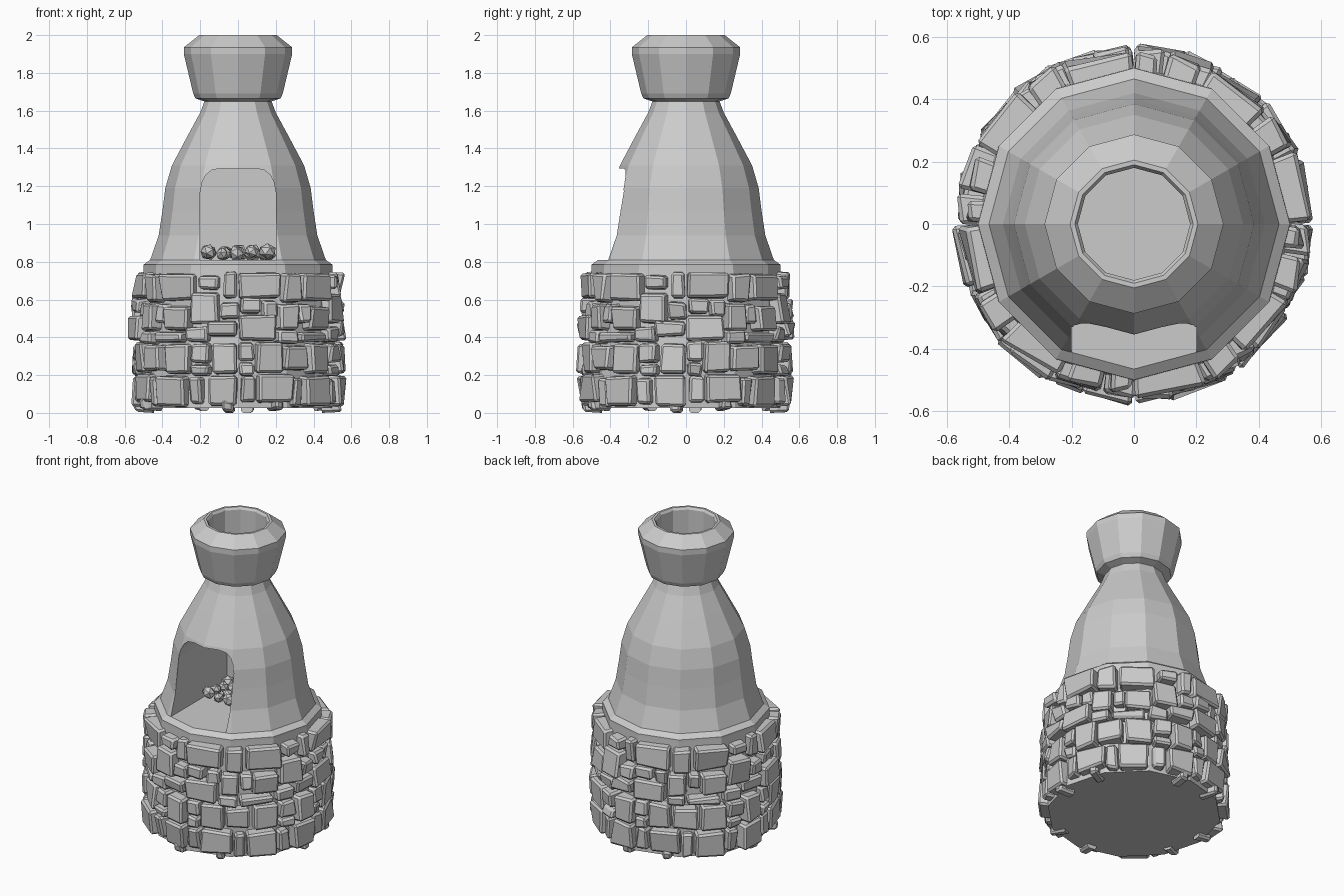
import bpy, bmesh, math, random
from mathutils import Vector, Matrix

if "Cube" in bpy.data.objects:
    bpy.data.objects.remove(bpy.data.objects["Cube"])

random.seed(7)


def finish(bm, name):
    bmesh.ops.recalc_face_normals(bm, faces=bm.faces)
    me = bpy.data.meshes.new(name)
    bm.to_mesh(me)
    bm.free()
    ob = bpy.data.objects.new(name, me)
    bpy.context.collection.objects.link(ob)
    return ob


def lathe(name, profile, sides=12):
    """Closed solid of revolution; both profile ends are capped."""
    bm = bmesh.new()
    rings = []
    for r, z in profile:
        rings.append([bm.verts.new((r * math.cos(2 * math.pi * i / sides),
                                    r * math.sin(2 * math.pi * i / sides), z))
                      for i in range(sides)])
    for a, b in zip(rings, rings[1:]):
        for i in range(sides):
            j = (i + 1) % sides
            bm.faces.new((a[i], a[j], b[j], b[i]))
    bm.faces.new(rings[0][::-1])
    bm.faces.new(rings[-1])
    return finish(bm, name)


# Oven body: plinth core, shoulder and domed hood
body = lathe("oven_body", [
    (0.52, 0.025), (0.50, 0.77), (0.50, 0.785), (0.465, 0.81), (0.42, 0.94),
    (0.40, 1.07), (0.385, 1.19), (0.35, 1.31), (0.265, 1.47), (0.20, 1.59), (0.17, 1.67)])

# Chimney pot with a hollow mouth
lathe("chimney_pot", [
    (0.165, 1.64), (0.18, 1.65), (0.225, 1.665), (0.237, 1.69), (0.287, 1.90), (0.287, 1.935),
    (0.205, 2.0), (0.19, 2.0), (0.18, 1.985), (0.18, 1.70)])

# Arched fire chamber, cut out of the body
half = [(0.2, 0.81), (0.2, 1.17), (0.19, 1.22), (0.17, 1.26), (0.14, 1.285), (0.09, 1.295)]
arch = half + [(-x, z) for x, z in reversed(half)]
bm = bmesh.new()
face = bm.faces.new([bm.verts.new((x, -0.7, z)) for x, z in arch])
ext = bmesh.ops.extrude_face_region(bm, geom=[face])
bmesh.ops.translate(bm, vec=(0, 0.87, 0),
                    verts=[v for v in ext["geom"] if isinstance(v, bmesh.types.BMVert)])
cutter = finish(bm, "chamber_cutter")
cutter.hide_render = True
mod = body.modifiers.new("chamber", "BOOLEAN")
mod.operation = "DIFFERENCE"
mod.solver = "EXACT"
mod.object = cutter
bpy.context.view_layer.update()
cut_mesh = bpy.data.meshes.new_from_object(
    body.evaluated_get(bpy.context.evaluated_depsgraph_get()))
body.modifiers.clear()
body.data = cut_mesh
bpy.data.objects.remove(cutter)

# Stone cladding: one quarter as (start angle, end angle, bottom, top), repeated four times
STONES = [
    (-50, -26, .59, .74), (-24, -11, .65, .73), (-9, 0, .60, .75), (0, 25, .60, .745), (26, 39, .58, .74),
    (-46, -28, .43, .57), (-28, -11, .47, .64), (-11, 1, .49, .59), (1, 14, .52, .61),
    (14, 24, .50, .60), (23, 36, .43, .58), (36, 45, .47, .58),
    (0, 22, .38, .52), (-18, 0, .40, .49), (-31, -17, .37, .46), (22, 35, .36, .44), (35, 58, .37, .43),
    (-46, -28, .20, .37), (-28, -16, .26, .37), (-15, 0, .20, .37), (0, 10, .27, .38),
    (10, 26, .21, .38), (26, 43, .22, .36), (-28, -16, .19, .26), (0, 10, .19, .27),
    (-50, -30, .03, .20), (-29, -20, .04, .19), (-18, 0, .03, .20), (1, 11, .05, .20),
    (11, 32, .05, .21), (32, 40, .03, .19), (-10, -2, 0, .07), (20, 27, .01, .08),
]


def add_stone(bm, a0, a1, z0, z1, turn):
    small = (a1 - a0) < 11
    base_r = (0.55 if small else 0.565) - 0.02 * max(0, (z0 - 0.4) / 0.3)
    part = bmesh.new()
    vs = []
    for outer in (0, 1):
        for a, z, sa, sz in ((a0, z0, 1, 1), (a1, z0, -1, 1), (a1, z1, -1, -1), (a0, z1, 1, -1)):
            r = base_r + random.uniform(-0.016, 0.022) if outer else 0.45
            t = a + outer * sa * random.uniform(0.2, 1.6)
            zz = z + outer * sz * random.uniform(0.002, 0.014)
            ang = math.radians(t - 90 + turn)
            vs.append(part.verts.new((r * math.cos(ang), r * math.sin(ang), zz)))
    for f in ((0, 3, 2, 1), (4, 5, 6, 7), (0, 1, 5, 4), (1, 2, 6, 5), (2, 3, 7, 6), (3, 0, 4, 7)):
        part.faces.new([vs[i] for i in f])
    edges = [e for e in part.edges if any(v in vs[4:] for v in e.verts)]
    bmesh.ops.bevel(part, geom=edges, offset=0.012, segments=1, affect="EDGES", clamp_overlap=True)
    bmesh.ops.recalc_face_normals(part, faces=part.faces)
    tmp = bpy.data.meshes.new("tmp")
    part.to_mesh(tmp)
    part.free()
    bm.from_mesh(tmp)
    bpy.data.meshes.remove(tmp)


bm = bmesh.new()
for turn in (0, 90, 180, 270):
    for stone in STONES:
        add_stone(bm, *stone, turn)
finish(bm, "stone_cladding")

# Coal bed in the chamber
bm = bmesh.new()
for row, y in enumerate((-0.08, -0.01, 0.06, 0.12)):
    for i in range(5):
        x = -0.15 + 0.075 * i + random.uniform(-0.012, 0.012)
        size = random.uniform(0.035, 0.048)
        m = (Matrix.Translation((x, y, 0.838 + random.uniform(0, 0.02)))
             @ Matrix.Rotation(random.uniform(0, 6), 4, Vector((1, 2, 3)))
             @ Matrix.Diagonal((1.1, 0.95, 0.9, 1)))
        bmesh.ops.create_icosphere(bm, subdivisions=1, radius=size, matrix=m)
finish(bm, "coals")
